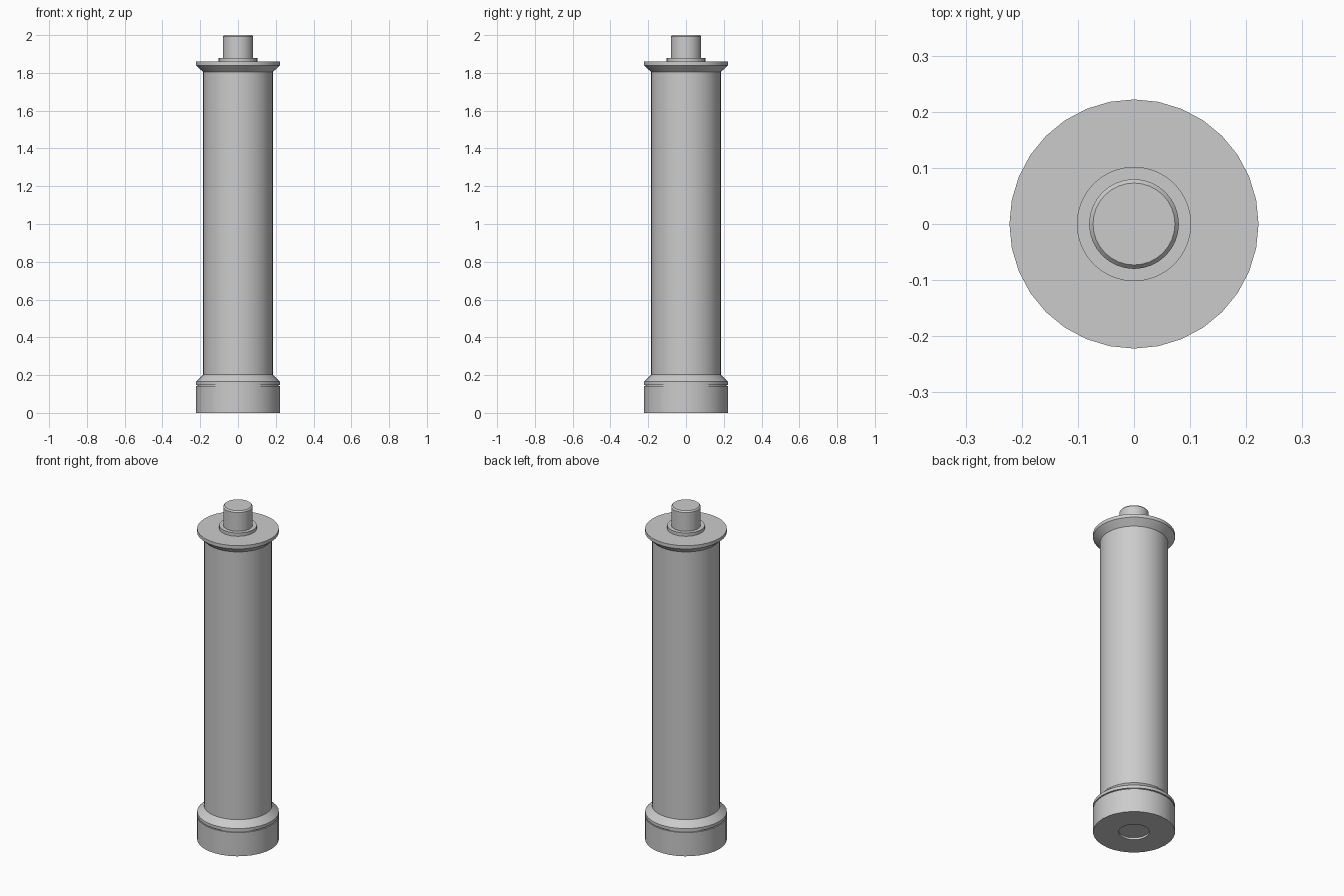
import bpy, bmesh, math

old = bpy.data.objects.get("Cube")
if old:
    bpy.data.objects.remove(old, do_unlink=True)

grey = bpy.data.materials.new("plain grey")
grey.use_nodes = True
colour = (0.6, 0.6, 0.6, 1)
grey.diffuse_color = colour
grey.node_tree.nodes["Principled BSDF"].inputs["Base Color"].default_value = colour


def lathe(name, profile, sides=32):
    """Spin a (radius, height) profile about z; both ends lie on the axis."""
    bm = bmesh.new()
    verts = [bm.verts.new((r, 0, z)) for r, z in profile]
    edges = [bm.edges.new(pair) for pair in zip(verts, verts[1:])]
    bmesh.ops.spin(bm, geom=verts + edges, cent=(0, 0, 0), axis=(0, 0, 1),
                   angle=math.tau, steps=sides, use_duplicate=False)
    bmesh.ops.remove_doubles(bm, verts=bm.verts, dist=0.0001)
    bmesh.ops.recalc_face_normals(bm, faces=bm.faces)
    mesh = bpy.data.meshes.new(name)
    bm.to_mesh(mesh)
    bm.free()
    mesh.materials.append(grey)
    obj = bpy.data.objects.new(name, mesh)
    bpy.context.collection.objects.link(obj)
    bpy.ops.object.select_all(action='DESELECT')
    obj.select_set(True)
    bpy.context.view_layer.objects.active = obj
    bpy.ops.object.shade_smooth_by_angle(angle=math.radians(30))
    return obj


# Foot with a shallow round recess underneath
lathe("foot_cap", [(0, 0.012), (0.083, 0.012), (0.083, 0), (0.222, 0),
                   (0.222, 0.142), (0, 0.142)])

# Sloped shoulder, set above a fine groove
lathe("foot_shoulder", [(0, 0.14), (0.215, 0.14), (0.215, 0.148),
                        (0.222, 0.148), (0.222, 0.166), (0.185, 0.202),
                        (0, 0.202)])

# Long shaft
lathe("shaft", [(0, 0.2), (0.185, 0.2), (0.185, 1.81), (0, 1.81)])

# Flared collar with a thin rim
lathe("collar", [(0, 1.805), (0.185, 1.805), (0.222, 1.84),
                 (0.222, 1.86), (0, 1.86)])

# Washer and chamfered pin on top
lathe("washer", [(0, 1.858), (0.102, 1.858), (0.102, 1.88), (0, 1.88)])
lathe("pin", [(0, 1.878), (0.08, 1.878), (0.08, 1.992), (0.073, 2.0), (0, 2.0)])
